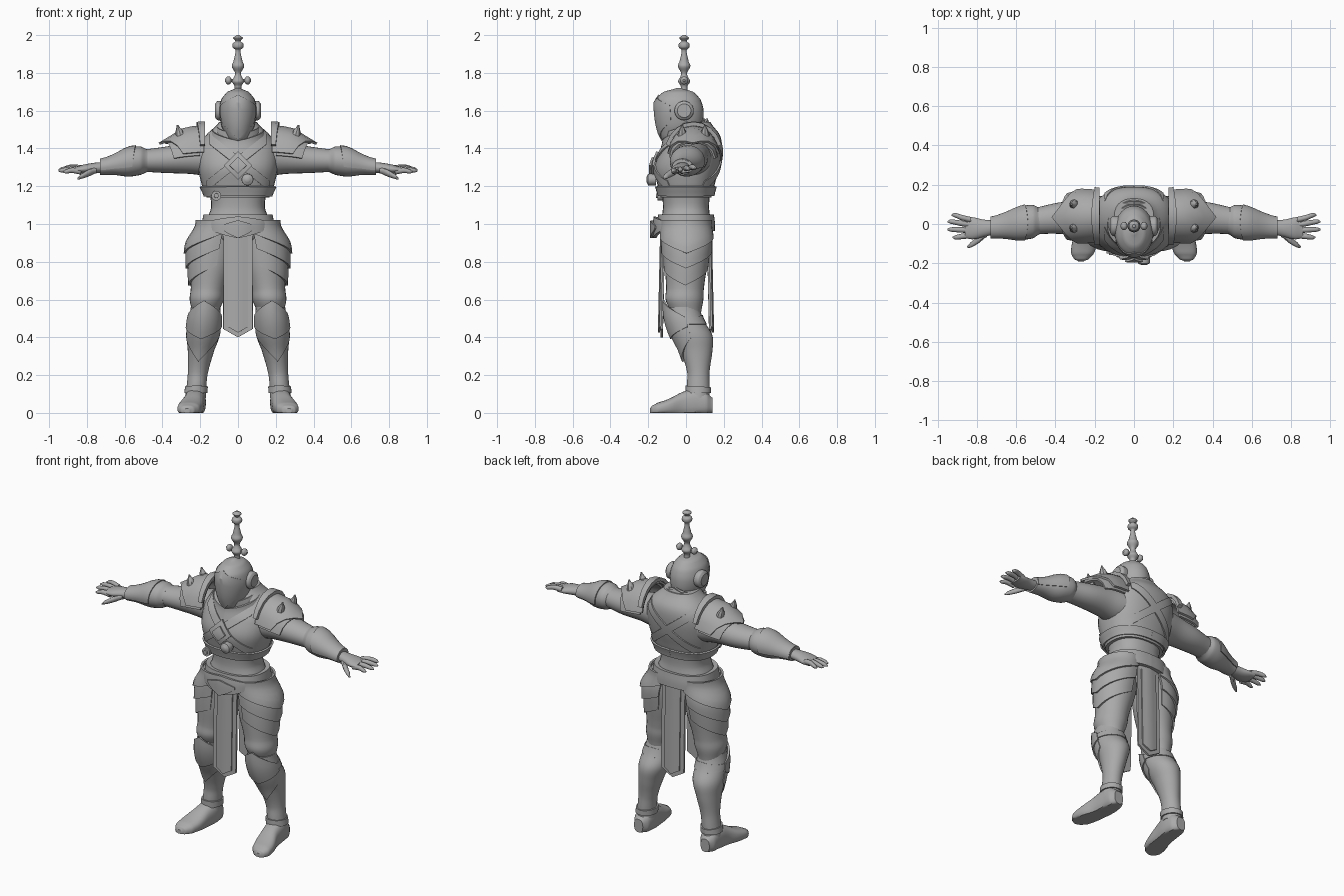
import bpy, bmesh
from math import sin, cos, pi, radians

if "Cube" in bpy.data.objects:
    bpy.data.objects.remove(bpy.data.objects["Cube"])

GREY = (0.4, 0.4, 0.4, 1)
clay = bpy.data.materials.new("clay_grey")
clay.use_nodes = True
clay.diffuse_color = GREY
clay.node_tree.nodes["Principled BSDF"].inputs["Base Color"].default_value = GREY


def finish(name, bm, mirror=False, angle=38):
    bmesh.ops.recalc_face_normals(bm, faces=bm.faces)
    mesh = bpy.data.meshes.new(name)
    bm.to_mesh(mesh)
    bm.free()
    mesh.materials.append(clay)
    obj = bpy.data.objects.new(name, mesh)
    bpy.context.scene.collection.objects.link(obj)
    bpy.ops.object.select_all(action="DESELECT")
    obj.select_set(True)
    bpy.context.view_layer.objects.active = obj
    bpy.ops.object.shade_smooth_by_angle(angle=radians(angle))
    if mirror:
        mod = obj.modifiers.new("mirror", "MIRROR")
        mod.use_mirror_merge = False
    return obj


def resample(rows, steps=5):
    """Smooth spline through cross-sections (position, centre a, centre b, radius a, radius b)."""
    out = []
    for i in range(len(rows) - 1):
        p0, p1, p2, p3 = rows[max(i - 1, 0)], rows[i], rows[i + 1], rows[min(i + 2, len(rows) - 1)]
        for k in range(steps):
            t = k / steps
            row = [b + t / 2 * (c - a + t * (2*a - 5*b + 4*c - d + t * (3*(b - c) + d - a)))
                   for a, b, c, d in zip(p0, p1, p2, p3)]
            row[0] = p1[0] + (p2[0] - p1[0]) * t
            out.append(row)
    return out + [list(rows[-1])]


def place(axis, p, a, b):
    return {"z": (a, b, p), "x": (p, a, b), "y": (a, p, b)}[axis]


def spow(v, e):
    return abs(v) ** e * (1 if v > 0 else -1)


def ring_point(axis, row, ang, sq=1, gap=0):
    p, ca, cb, ra, rb = row
    return place(axis, p, ca + (ra + gap) * spow(cos(ang), sq), cb + (rb + gap) * spow(sin(ang), sq))


def row_at(rows, p):
    fine = sorted(resample(rows))
    p = min(max(p, fine[0][0]), fine[-1][0])
    for lo, hi in zip(fine, fine[1:]):
        if p <= hi[0]:
            t = (p - lo[0]) / (hi[0] - lo[0])
            return [a + (b - a) * t for a, b in zip(lo, hi)]
    return fine[-1]


def loft(name, axis, rows, mirror=False, sq=1, sides=28, floor=None):
    bm = bmesh.new()
    rings = []
    for row in resample(rows):
        ring = []
        for k in range(sides):
            co = list(ring_point(axis, row, 2 * pi * k / sides, sq))
            if floor is not None:
                co[2] = max(co[2], floor)
            ring.append(bm.verts.new(co))
        rings.append(ring)
    for r, s in zip(rings, rings[1:]):
        for k in range(sides):
            j = (k + 1) % sides
            bm.faces.new((r[k], r[j], s[j], s[k]))
    bm.faces.new(rings[0])
    bm.faces.new(rings[-1])
    return finish(name, bm, mirror)


def shell(name, func, nu, nv, thick=0.012, mirror=False):
    """Thick sheet through func(s, t), with s in -1..1 and t in 0..1."""
    bm = bmesh.new()
    grid = [[bm.verts.new(func(2 * i / nu - 1, j / nv)) for i in range(nu + 1)] for j in range(nv + 1)]
    for a, b in zip(grid, grid[1:]):
        for i in range(nu):
            bm.faces.new((a[i], a[i + 1], b[i + 1], b[i]))
    bmesh.ops.recalc_face_normals(bm, faces=bm.faces)
    bmesh.ops.solidify(bm, geom=bm.faces[:], thickness=thick)
    return finish(name, bm, mirror, 30)


def wrap(name, axis, rows, facing, half, start, end, vee0=0, vee1=0, gap=0.01, ridge=0,
         nu=16, nv=6, sq=1, mirror=False, thick=0.012):
    """Armour plate hugging a lofted body; vee0 and vee1 push the middle of its two edges."""
    def func(s, t):
        mid = 1 - abs(s)
        p = (start + vee0 * mid) * (1 - t) + (end + vee1 * mid) * t
        row = row_at(rows, p)
        row[0] = p
        return ring_point(axis, row, radians(facing + half * s), sq, gap + ridge * mid)
    return shell(name, func, nu, nv, thick, mirror)


# Torso
chest = [(1.14, 0, 0, .165, .135), (1.2, 0, 0, .19, .15), (1.3, 0, .005, .212, .172),
         (1.4, 0, .03, .21, .16), (1.47, 0, .05, .17, .13), (1.54, 0, .04, .1, .09)]
waist = [(.86, 0, 0, .11, .09), (.95, 0, 0, .165, .13), (1.02, 0, 0, .165, .13),
         (1.09, 0, 0, .142, .122), (1.2, 0, 0, .155, .13)]
SQ = .85
loft("breastplate", "z", chest, sq=SQ)
loft("abdomen", "z", waist, sq=SQ)
wrap("breastplate_rim", "z", chest, 270, 180, 1.2, 1.15, gap=.004, sq=SQ, nu=48, thick=.01)


def on_chest(x, z, side, lift=.008):
    _, _, cy, rx, ry = row_at(chest, z)
    n = 2 / SQ
    return (x, cy + side * (lift + ry * max(0, 1 - min(abs(x) / rx, 1) ** n) ** (1 / n)), z)


# Crossed straps on front and back, with a diamond boss
for label, side in (("front", -1), ("back", 1)):
    def strap(s, t, side=side):
        return on_chest(-.15 + .32 * t, 1.45 - .25 * t + .028 * s, side)
    shell(label + "_strap", strap, 4, 20, .014, True)
for label, size, lift in (("diamond_rim", .075, .02), ("diamond_core", .045, .03)):
    shell(label, lambda s, t: on_chest(size * (s + 2*t - 1) / 2, 1.31 + size * (s - 2*t + 1) / 2, -1, lift),
          4, 4, .014)

# Belt medallions
loft("round_charm", "y", [(-.21, .05, 1.235, .012, .012), (-.2, .05, 1.235, .03, .03),
                          (-.16, .05, 1.235, .03, .03)])
loft("ring_charm", "y", [(-.15, -.115, 1.15, .026, .026), (-.09, -.115, 1.15, .026, .026)])
loft("ring_charm_boss", "y", [(-.158, -.115, 1.15, .012, .012), (-.14, -.115, 1.15, .014, .014)])

# Collar and neck
mantle = [(1.36, 0, .015, .2, .16), (1.44, 0, .02, .16, .145), (1.5, 0, .005, .135, .135),
          (1.56, 0, 0, .115, .115)]
loft("neck", "z", [(1.4, 0, 0, .1, .1), (1.52, 0, -.01, .08, .08)])
wrap("collar", "z", mantle, 90, 180, 1.44, 1.38, .12, .05, gap=0, nu=40, thick=.02)
wrap("inner_collar", "z", mantle, 90, 180, 1.475, 1.42, .085, .05, gap=-.018, nu=40, thick=.015)

# Helmet
helm = [(1.42, 0, -.07, .03, .04), (1.46, 0, -.055, .06, .08), (1.52, 0, -.035, .088, .118),
        (1.6, 0, -.035, .1, .128), (1.66, 0, -.042, .088, .118), (1.7, 0, -.04, .056, .078),
        (1.72, 0, -.035, .01, .015)]
loft("helmet", "z", helm)
wrap("visor", "z", helm, 270, 68, 1.63, 1.54, .055, -.1, gap=.002, ridge=.006)
loft("ear_discs", "x", [(.08, -.01, 1.6, .05, .05), (.11, -.01, 1.6, .05, .05),
                        (.122, -.01, 1.6, .036, .036)], True)
spire = [(1.69, .02), (1.73, .018), (1.755, .032), (1.78, .02), (1.8, .016), (1.835, .033),
         (1.86, .024), (1.92, .013), (1.935, .028), (1.955, .028), (1.968, .014), (1.985, .026), (2, .008)]
loft("crest_spire", "z", [(z, 0, -.01, r, r) for z, r in spire], sides=20)
loft("crest_knobs", "x", [(0, -.01, 1.76, .008, .008), (.034, -.01, 1.76, .008, .008),
                          (.042, -.01, 1.76, .019, .019), (.058, -.01, 1.76, .02, .02),
                          (.07, -.01, 1.76, .006, .006)], True, sides=16)

# Arms, bracers and hands
loft("upper_arms", "x", [(.13, .03, 1.35, .11, .1), (.25, .03, 1.35, .09, .085),
                         (.38, .03, 1.34, .08, .07), (.52, .015, 1.335, .066, .058)], True)
bracer = [(.48, .015, 1.335, .066, .06), (.515, .012, 1.335, .085, .075), (.58, .004, 1.328, .084, .077),
          (.66, -.008, 1.312, .062, .052), (.73, -.018, 1.3, .05, .04)]
loft("bracers", "x", bracer, True)
wrap("bracer_guards", "x", bracer, 90, 110, .56, .73, -.02, 0, gap=.006, mirror=True)
loft("palms", "x", [(.71, -.018, 1.3, .036, .028), (.77, -.022, 1.295, .045, .028),
                    (.82, -.022, 1.29, .056, .024), (.86, -.018, 1.287, .054, .016)], True)
for i, (reach, tip) in enumerate([(.93, .045), (.95, .012), (.95, -.028), (.925, -.068)]):
    y, z = .022 - .027 * i, 1.296 - .006 * i
    loft("finger_%d" % (i + 1), "x", [(.83, y, z, .014, .016), (.88, (y + tip) / 2, z + .006, .014, .014),
         (reach - .015, tip, z, .011, .011), (reach, tip, z - .003, .004, .004)], True, sides=12)
loft("thumbs", "x", [(.75, -.05, 1.285, .016, .016), (.79, -.078, 1.27, .019, .018),
                     (.835, -.108, 1.25, .013, .012), (.85, -.116, 1.24, .004, .004)], True, sides=12)

# Pauldrons
dome = [(.16, .04, 1.36, .135, .165), (.3, .04, 1.35, .14, .155), (.42, .035, 1.33, .11, .1)]
wrap("pauldron_lower", "x", dome, 90, 88, .2, .34, 0, .05, gap=-.012, nu=8, nv=4, mirror=True)
wrap("pauldron_upper", "x", dome, 90, 82, .18, .29, 0, .13, gap=0, nu=8, nv=4, mirror=True)
wrap("pauldron_flange", "x", dome, 90, 70, .175, .2, 0, .02, gap=.02, nu=8, nv=2, mirror=True, thick=.02)
for label, y in (("front", -.02), ("back", .1)):
    loft("pauldron_stud_" + label, "z", [(1.45, .3, y, .028, .028), (1.49, .31, y, .02, .02),
                                         (1.525, .32, y, .004, .004)], True, sides=8)

# Belt, buckle and hanging cloths
hips = [(.9, 0, 0, .18, .142), (1, 0, 0, .18, .142), (1.06, 0, 0, .17, .135)]
wrap("belt", "z", hips, 270, 180, 1.05, .965, 0, -.015, gap=.012, sq=SQ, nu=48, thick=.03)
wrap("belt_plate", "z", hips, 270, 60, 1.01, .985, .03, -.06, gap=.018, ridge=.016, sq=SQ, thick=.02)
wrap("buckle", "z", hips, 270, 22, .99, .975, .03, -.05, gap=.034, ridge=.015, sq=SQ, nu=4)
for label, side in (("front", -1), ("back", 1)):
    shell(label + "_cloth", lambda s, t: (.078 * s, side * (.122 + .012 * t),
          .97 * (1 - t) + t * (.4 + .045 * abs(s))), 8, 8, .012)
    shell(label + "_cloth_panel", lambda s, t: (.052 * s, side * (.129 + .012 * t + .008 * (1 - abs(s))),
          .97 * (1 - t) + t * (.425 + .03 * abs(s))), 4, 8, .01)

# Legs
thigh = [(1, .1, 0, .09, .11), (.9, .128, .005, .118, .118), (.78, .142, 0, .112, .112),
         (.66, .158, -.005, .092, .1), (.6, .166, -.008, .09, .1), (.53, .172, 0, .07, .08)]
shin = [(.56, .172, -.015, .078, .088), (.49, .177, 0, .087, .095), (.41, .184, .035, .088, .105),
        (.33, .196, .055, .07, .085), (.22, .211, .065, .054, .06), (.15, .219, .065, .052, .06),
        (.08, .224, .065, .055, .06)]
loft("trousers", "z", thigh, True)
loft("boot_shafts", "z", shin, True)
wrap("boot_cuffs", "z", shin, 90, 110, .5, .47, .02, 0, gap=.005, mirror=True)
wrap("knee_guards", "z", shin, 275, 85, .51, .46, .085, -.07, gap=.008, ridge=.014, mirror=True)
wrap("shin_guards", "z", shin, 275, 80, .46, .4, 0, -.13, gap=.003, ridge=.01, mirror=True)
wrap("ankle_cuffs", "z", shin, 270, 180, .135, .105, .01, 0, gap=.008, nu=32, mirror=True, thick=.015)

# Layered hip plates
for i, (top, bottom, out) in enumerate([(.95, .78, .006), (1, .87, .016), (1.02, .95, .026)]):
    wrap("hip_plate_%d" % (i + 1), "z", thigh, 0, 105, top, bottom, 0, -.105, gap=out, ridge=.008, mirror=True)

# Boots
loft("boot_feet", "y", [(.14, .228, .04, .03, .04), (.11, .226, .05, .05, .06), (.05, .226, .055, .056, .075),
                        (-.02, .234, .045, .056, .065), (-.09, .25, .03, .064, .045),
                        (-.15, .262, .02, .058, .034), (-.18, .268, .014, .036, .024),
                        (-.19, .27, .01, .014, .014)], True, sq=.8, floor=0)
